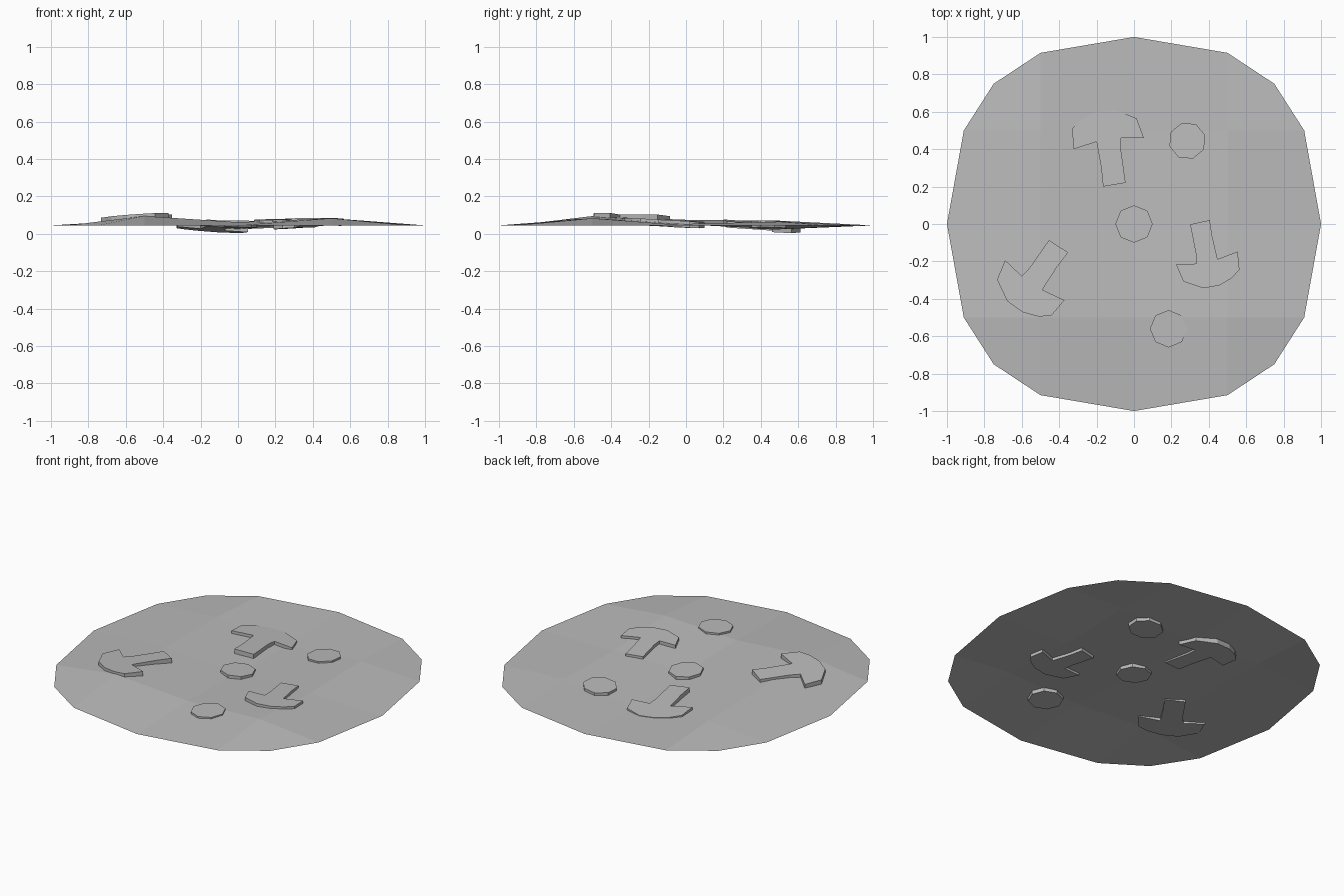
import bpy, bmesh, math
from mathutils import Vector, Matrix

cube = bpy.data.objects.get("Cube")
if cube:
    bpy.data.objects.remove(cube, do_unlink=True)

grey = bpy.data.materials.new("plain_grey")
grey.use_nodes = True
COLOR = (0.5, 0.5, 0.5, 1)
grey.diffuse_color = COLOR
grey.node_tree.nodes["Principled BSDF"].inputs["Base Color"].default_value = COLOR


def finish(name, bm):
    mesh = bpy.data.meshes.new(name)
    bm.normal_update()
    bm.to_mesh(mesh)
    bm.free()
    mesh.materials.append(grey)
    obj = bpy.data.objects.new(name, mesh)
    bpy.context.collection.objects.link(obj)
    return obj


# Ground sheet: a coarse grid with rounded corners and a gently uneven middle
RIM = 0.045
heights = [[0.095, 0.062, 0.083],
           [0.075, 0.050, 0.053],
           [0.070, 0.024, 0.065]]


def sheet_point(i, j):
    x, y = (i - 2) / 2, (j - 2) / 2
    edge_x, edge_y = abs(x) == 1, abs(y) == 1
    if edge_x and edge_y:
        return x * 0.75, y * 0.75, RIM
    if edge_x:
        return x * (0.91 if y else 1), y, RIM
    if edge_y:
        return x, y * (0.915 if x else 1), RIM
    return x, y, heights[j - 1][i - 1]


bm = bmesh.new()
grid = [[bm.verts.new(sheet_point(i, j)) for i in range(5)] for j in range(5)]
for j in range(4):
    for i in range(4):
        bm.faces.new((grid[j][i], grid[j][i + 1], grid[j + 1][i + 1], grid[j + 1][i]))
finish("ground_sheet", bm)


# Flat slabs set through the sheet, each tilted to follow it
def slab(name, outline, center, z, slope, turn=0, scale=1, above=0.017, below=0.017):
    rot = Matrix.Rotation(math.radians(turn), 2)
    bm = bmesh.new()
    rings = []
    for offset in (-below, above):
        ring = []
        for p in outline:
            d = rot @ (Vector(p) * scale)
            height = z + d.x * slope[0] + d.y * slope[1] + offset
            ring.append(bm.verts.new((center[0] + d.x, center[1] + d.y, height)))
        rings.append(ring)
    bottom, top = rings
    bm.faces.new(bottom)
    bm.faces.new(top)
    for k in range(len(outline)):
        n = (k + 1) % len(outline)
        bm.faces.new((bottom[k], bottom[n], top[n], top[k]))
    bmesh.ops.recalc_face_normals(bm, faces=bm.faces)
    finish(name, bm)


# Mushroom outline: domed cap over a straight stem
mushroom = [(-0.195, -0.02), (-0.183, 0.09), (-0.126, 0.131), (-0.045, 0.158),
            (0.055, 0.155), (0.165, 0.09), (0.187, -0.02), (0.066, 0),
            (0.056, -0.06), (0.053, -0.241), (-0.069, -0.242), (-0.063, -0.142),
            (-0.066, 0)]
slab("back_mushroom", mushroom, (-0.135, 0.45), 0.039, (-0.066, -0.075), 9)
slab("right_mushroom", mushroom, (-0.545, -0.315), 0.083, (0.06, -0.04), 146,
     above=0.015)
slab("left_mushroom", mushroom, (0.39, -0.2), 0.061, (0.01, -0.05), 192, 0.88)

# Round eight-sided spots
octagon = [(0.1 * math.cos(k * math.pi / 4), 0.1 * math.sin(k * math.pi / 4))
           for k in range(8)]
slab("back_spot", octagon, (0.285, 0.445), 0.047, (0.06, -0.02), 17)
slab("centre_spot", octagon, (0, 0), 0.051, (-0.02, -0.04))
slab("front_spot", octagon, (0.185, -0.56), 0.064, (0.02, 0.02), above=0.013)
